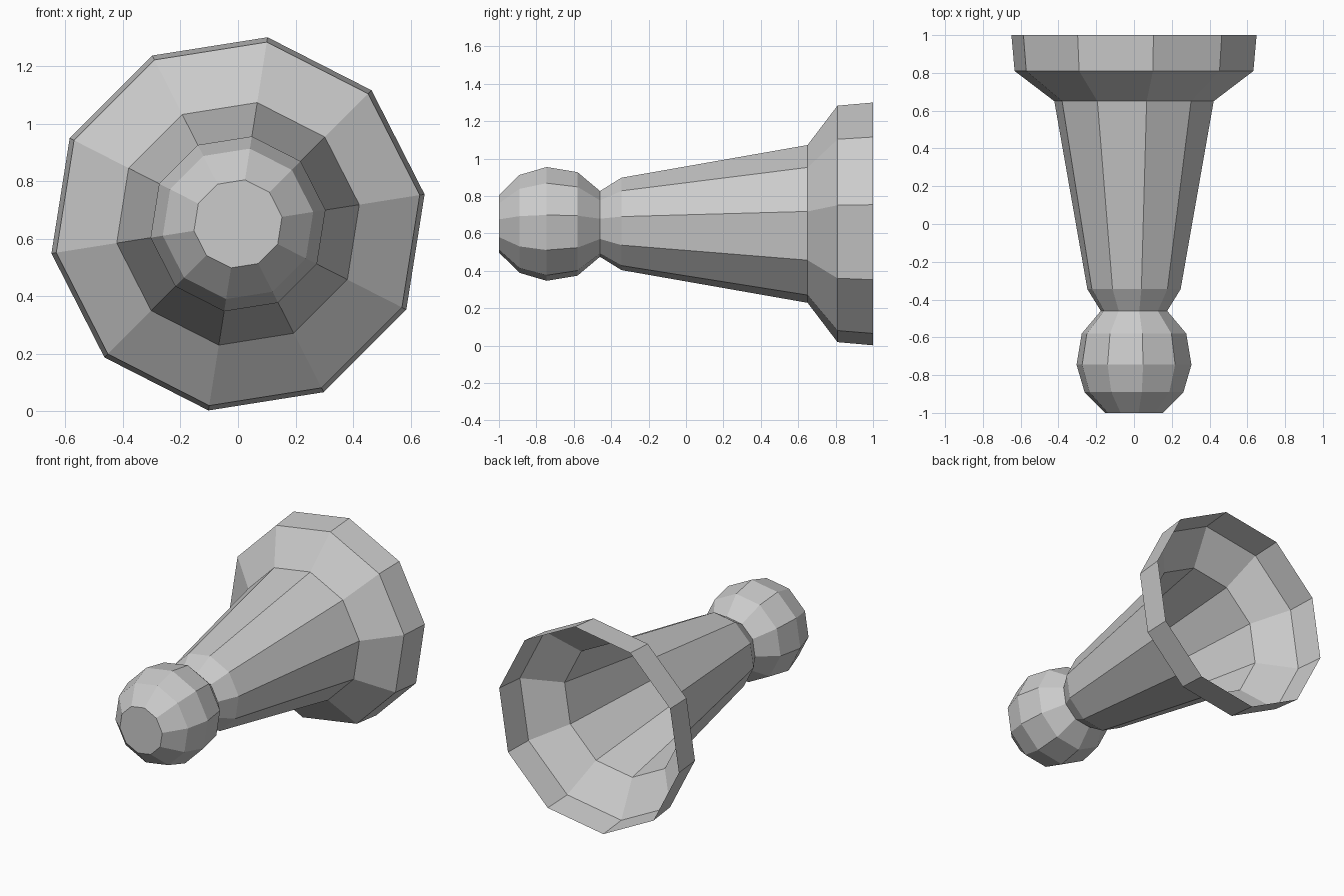
import bpy, bmesh, math

if "Cube" in bpy.data.objects:
    bpy.data.objects.remove(bpy.data.objects["Cube"])

SIDES = 10
TURN = math.radians(9)
AXIS_Z = 0.651

# Profile along the y axis: (y, radius), from rounded knob to open bell rim
PROFILE = [(-1.0, 0.155), (-0.89, 0.265), (-0.745, 0.308), (-0.58, 0.28),
           (-0.46, 0.178), (-0.345, 0.25), (0.65, 0.427), (0.81, 0.64), (1.0, 0.657)]

bm = bmesh.new()


def ring(y, r):
    return [bm.verts.new((r * math.cos(TURN + math.tau * i / SIDES), y,
                          AXIS_Z + r * math.sin(TURN + math.tau * i / SIDES)))
            for i in range(SIDES)]


# Knob, neck, tapered shaft and flared bell as one hollow shell
rings = [ring(y, r) for y, r in PROFILE]
for a, b in zip(rings, rings[1:]):
    for i in range(SIDES):
        j = (i + 1) % SIDES
        bm.faces.new((a[i], b[i], b[j], a[j]))

# Flat knob end; the bell end stays open
bm.faces.new(rings[0])

mesh = bpy.data.meshes.new("flared_horn")
bm.to_mesh(mesh)
bm.free()
horn = bpy.data.objects.new("flared_horn", mesh)
bpy.context.collection.objects.link(horn)
